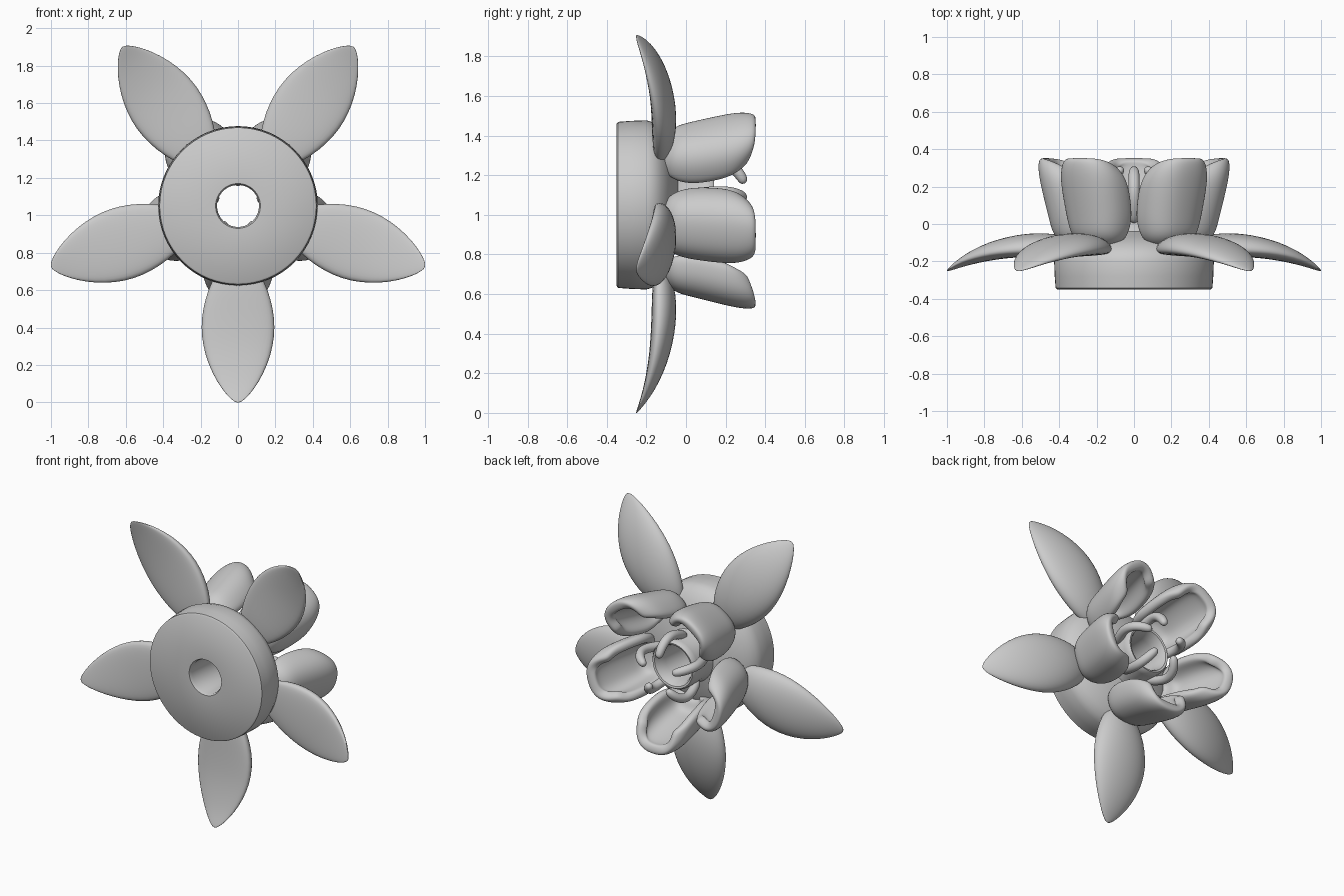
import bpy, bmesh, math
from mathutils import Vector

cube = bpy.data.objects.get("Cube")
if cube:
    bpy.data.objects.remove(cube)

AXIS_Z = 1.05
ANGLES = [math.radians(270 + 72 * i) for i in range(5)]

grey = bpy.data.materials.new("soft_grey")
grey.use_nodes = True
grey.diffuse_color = (0.6, 0.6, 0.6, 1)
grey.node_tree.nodes["Principled BSDF"].inputs["Base Color"].default_value = (0.6, 0.6, 0.6, 1)


def place(r, t, y, a):
    """Radial, sideways and axial distance to a point around the flower axis."""
    return Vector((r * math.cos(a) - t * math.sin(a), y,
                   AXIS_Z + r * math.sin(a) + t * math.cos(a)))


def spow(v, p):
    return math.copysign(abs(v) ** p, v)


def loft(name, rows, closed=True, caps=False, loop=False, angle=180):
    """Bridge rows of points into a smooth mesh."""
    bm = bmesh.new()
    vs = [[bm.verts.new(p) for p in row] for row in rows]
    n = len(rows[0])
    pairs = list(zip(vs, vs[1:])) + ([(vs[-1], vs[0])] if loop else [])
    for a, b in pairs:
        for i in range(n if closed else n - 1):
            j = (i + 1) % n
            bm.faces.new((a[i], a[j], b[j], b[i]))
    if caps:
        bm.faces.new(vs[0])
        bm.faces.new(vs[-1])
    bmesh.ops.recalc_face_normals(bm, faces=bm.faces)
    me = bpy.data.meshes.new(name)
    bm.to_mesh(me)
    bm.free()
    ob = bpy.data.objects.new(name, me)
    bpy.context.collection.objects.link(ob)
    me.materials.append(grey)
    bpy.ops.object.select_all(action='DESELECT')
    ob.select_set(True)
    bpy.context.view_layer.objects.active = ob
    bpy.ops.object.shade_smooth_by_angle(angle=math.radians(angle))
    return ob


def subdivide(ob, levels):
    mod = ob.modifiers.new("Subdivision", 'SUBSURF')
    mod.levels = mod.render_levels = levels


# Flower base: flat disc, dome and hollow tube, as (radius, y) profile
profile = [(.12, -.35), (.41, -.35), (.419, -.343), (.424, -.28), (.427, -.2),
           (.415, -.16), (.385, -.125), (.34, -.095), (.28, -.07), (.22, -.053),
           (.175, -.04), (.162, 0), (.162, .1), (.16, .128), (.15, .142),
           (.138, .138), (.125, .11), (.115, .06), (.112, -.1), (.112, -.33)]
SEG = 64
loft("flower_base", [[place(r, 0, y, math.tau * i / SEG) for i in range(SEG)]
                     for r, y in profile], loop=True, angle=40)

# Outer sepals: r, half width, back y, front y
sepal = [(.30, .07, -.11, -.15), (.36, .12, -.072, -.165), (.45, .163, -.05, -.172),
         (.55, .191, -.046, -.174), (.65, .201, -.056, -.178), (.75, .19, -.078, -.185),
         (.85, .16, -.113, -.2), (.94, .114, -.16, -.219), (1.0, .07, -.203, -.237),
         (1.035, .036, -.233, -.249), (1.052, .009, -.248, -.253)]


def sepal_row(r, w, yb, yf, a):
    edge = yf + 0.3 * (yb - yf)
    row = []
    for i in range(20):
        th = math.tau * i / 20
        s = math.sin(th)
        y = edge + (yb - edge) * s if s > 0 else edge + (edge - yf) * spow(s, .6)
        row.append(place(r, w * math.cos(th), y, a))
    return row


for k, a in enumerate(ANGLES):
    subdivide(loft(f"sepal_{k + 1}", [sepal_row(*s, a) for s in sepal], caps=True), 1)

# Inner petals: y, outer radius, half width, cup depth, drop of the edge
petal = [(-.1, .31, .05, .03, 0), (-.08, .37, .1, .08, 0), (-.045, .415, .135, .13, 0),
         (.03, .432, .152, .15, 0), (.12, .455, .158, .155, .01), (.2, .475, .16, .155, .02),
         (.27, .49, .155, .15, .045), (.32, .495, .138, .135, .06), (.352, .487, .105, .105, .06)]


def petal_row(y, ro, w, depth, drop, a):
    row = []
    for i in range(13):
        v = i / 6 - 1
        phi = v * math.radians(100)
        row.append(place(ro - depth * (1 - spow(math.cos(phi), .8)),
                         w * spow(math.sin(phi), .8), y - drop * abs(v) ** 2.5, a))
    return row


for k, a in enumerate(ANGLES):
    ob = loft(f"petal_{k + 1}", [petal_row(*p, a) for p in petal], closed=False)
    mod = ob.modifiers.new("Thickness", 'SOLIDIFY')
    mod.thickness = 0.065
    mod.offset = 0
    subdivide(ob, 2)

# Hooked stamens between the petals
stamen = [(.15, .0), (.2, .1), (.217, .19), (.175, .262), (.105, .3)]
for k, a in enumerate(ANGLES):
    a += math.pi
    rows = []
    for i, (r, y) in enumerate(stamen):
        r0, y0 = stamen[max(i - 1, 0)]
        r1, y1 = stamen[min(i + 1, 4)]
        d = Vector((r1 - r0, y1 - y0)).normalized()
        rad = 0.033 if i < 4 else 0.028
        rows.append([place(r + d.y * rad * math.cos(math.tau * j / 8),
                           rad * math.sin(math.tau * j / 8),
                           y - d.x * rad * math.cos(math.tau * j / 8), a) for j in range(8)])
    subdivide(loft(f"stamen_{k + 1}", rows, caps=True), 2)
